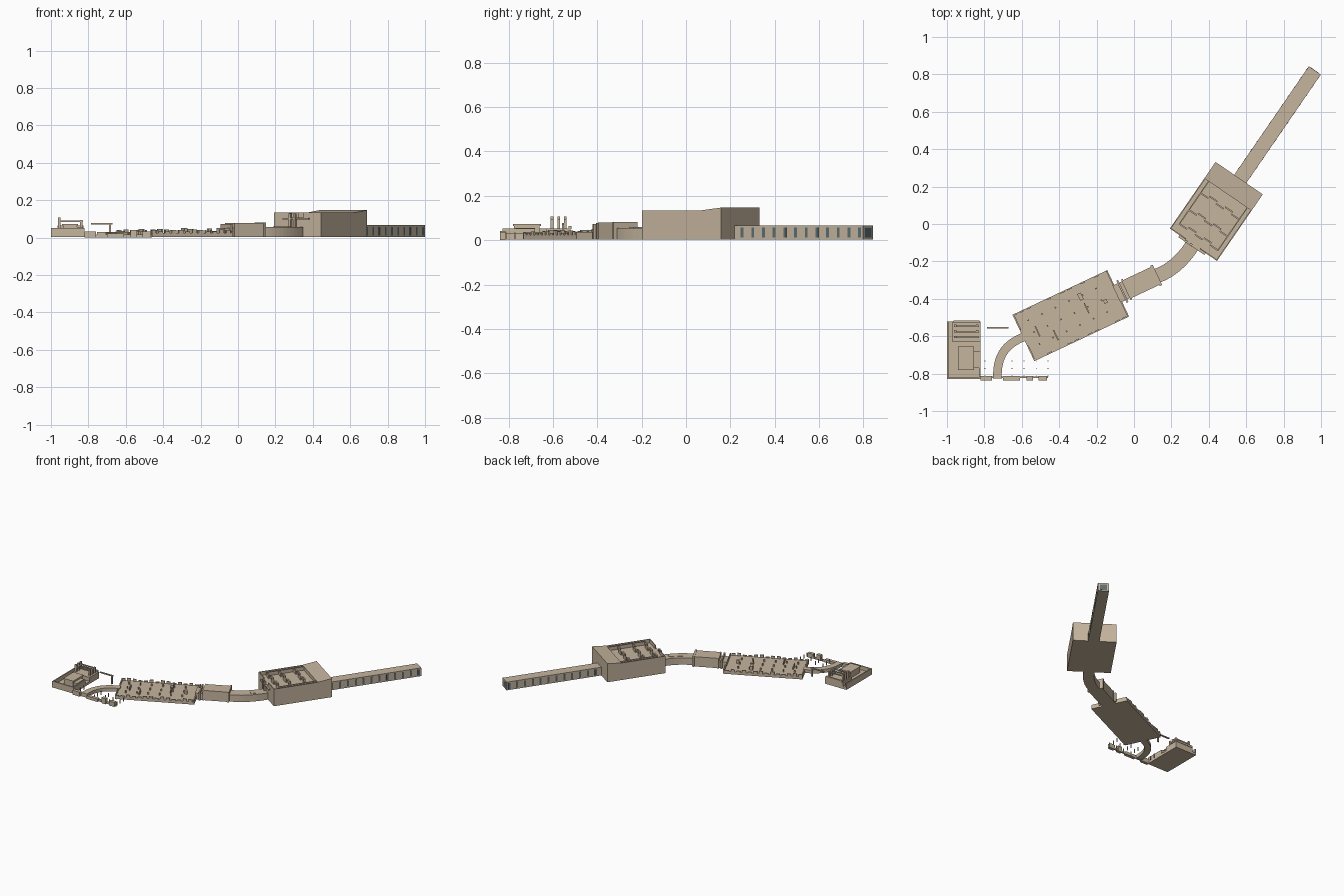
import bpy, bmesh, random
from math import radians
from mathutils import Matrix, Vector
from mathutils.geometry import interpolate_bezier

random.seed(4)
if "Cube" in bpy.data.objects:
    bpy.data.objects.remove(bpy.data.objects["Cube"])


def material(name, rgb):
    m = bpy.data.materials.new(name)
    m.use_nodes = True
    m.diffuse_color = (*rgb, 1)
    m.node_tree.nodes["Principled BSDF"].inputs["Base Color"].default_value = (*rgb, 1)
    return m


STONE = material("warm beige", (0.56, 0.46, 0.34))
GLASS = material("slate glass", (0.10, 0.16, 0.18))


def frame(x, y, degrees):
    return Matrix.Translation((x, y, 0)) @ Matrix.Rotation(radians(degrees), 4, "Z")


WORLD = frame(0, 0, 0)
TOWER = frame(0.44, 0.067, 55.5)
HALL = frame(-0.338, -0.49, 25.2)


def finish(name, bm, place, mat):
    bmesh.ops.recalc_face_normals(bm, faces=bm.faces)
    mesh = bpy.data.meshes.new(name)
    bm.to_mesh(mesh)
    bm.free()
    mesh.materials.append(mat)
    ob = bpy.data.objects.new(name, mesh)
    ob.matrix_world = place
    bpy.context.collection.objects.link(ob)
    return ob


def boxes(name, place, items, mat=STONE):
    """Each item is (u0, u1, v0, v1, z0, z1) in the given frame."""
    bm = bmesh.new()
    for u0, u1, v0, v1, z0, z1 in items:
        m = Matrix.Translation(((u0 + u1) / 2, (v0 + v1) / 2, (z0 + z1) / 2))
        m = m @ Matrix.Diagonal((u1 - u0, v1 - v0, z1 - z0, 1))
        bmesh.ops.create_cube(bm, size=1, matrix=m)
    return finish(name, bm, place, mat)


def prism(name, place, profile, v0, v1):
    """Extrude a (u, z) profile across the frame."""
    bm = bmesh.new()
    face = bm.faces.new([bm.verts.new((u, v0, z)) for u, z in profile])
    top = bmesh.ops.extrude_face_region(bm, geom=[face])["geom"]
    bmesh.ops.translate(bm, vec=(0, v1 - v0, 0),
                        verts=[g for g in top if isinstance(g, bmesh.types.BMVert)])
    return finish(name, bm, place, STONE)


def curved_passage(name, knots, width, z0, z1):
    """Sweep a rectangular section along a plan curve."""
    path = interpolate_bezier(*[Vector((x, y, 0)) for x, y in knots], 14)
    bm = bmesh.new()
    rings = []
    for i, p in enumerate(path):
        d = path[min(i + 1, len(path) - 1)] - path[max(i - 1, 0)]
        side = Vector((-d.y, d.x, 0)).normalized() * width / 2
        rings.append([bm.verts.new(p + s * side + Vector((0, 0, z)))
                      for s, z in ((1, z0), (1, z1), (-1, z1), (-1, z0))])
    for a, b in zip(rings, rings[1:]):
        for k in range(4):
            j = (k + 1) % 4
            bm.faces.new((a[k], a[j], b[j], b[k]))
    bm.faces.new(rings[0])
    bm.faces.new(rings[-1])
    return finish(name, bm, WORLD, STONE)


BASE = 0.004

# Long corridor with window strips on both sides and a glazed end
boxes("long_corridor", TOWER, [(0.21, 0.92, -0.046, 0.032, BASE, 0.067)])
strips = []
for i in range(12):
    u = 0.25 + i * 0.0585
    for v in (-0.047, 0.032):
        strips.append((u, u + 0.015, v, v + 0.001, 0.012, 0.058))
boxes("corridor_windows", TOWER, strips, GLASS)
boxes("corridor_end_door", TOWER, [(0.92, 0.921, -0.032, 0.018, 0.012, 0.055)], GLASS)

# Tower block: open-topped front part and sloping roof at the back
L, W, TOP = 0.216, 0.153, 0.135
boxes("tower_body", TOWER, [(-L, L, -W, W, BASE, 0.108)])
prism("tower_back_roof", TOWER,
      [(0.11, 0.1), (0.11, TOP), (L, 0.147), (L, 0.1)], -W, W)
rim = 0.006
boxes("tower_parapet", TOWER, [(-L, 0.12, s - rim / 2, s + rim / 2, 0.1, TOP)
                               for s in (-W + rim / 2, W - rim / 2)])
partitions = []
for u in (-0.17, -0.08, 0.03):
    for k in range(5):
        v = -0.125 + k * 0.05
        shift = 0.012 * (k % 2)
        partitions.append((u + shift, u + shift + 0.008, v, v + 0.05, 0.1, TOP))
for v in (-0.125, 0.125):
    partitions.append((-0.17, 0.11, v - 0.003, v + 0.003, 0.1, TOP))
boxes("tower_partitions", TOWER, partitions)
boxes("tower_front_wall", TOWER,
      [(-L, -L + rim, a, b, 0.1, TOP) for a, b in ((-W, -0.04), (0.05, W))])
boxes("tower_front_ledge", TOWER, [(-L - 0.012, -L, -0.08, 0.09, 0.096, 0.104)])
boxes("tower_front_posts", TOWER,
      [(-L - 0.014, -L, v, v + 0.014, 0.055, 0.128) for v in (0.005, 0.035)])

# Curved link between tower and connector, with skylights
curved_passage("curved_link", [(0.10, -0.285), (0.19, -0.26), (0.27, -0.19), (0.33, -0.085)],
               0.078, BASE, 0.056)
for x, y, a in ((0.212, -0.232, 35), (0.258, -0.188, 47)):
    boxes("link_skylight", frame(x, y, a), [(-0.018, 0.018, -0.018, 0.018, 0.05, 0.059)])

# Connector room beside the hall
boxes("connector_room", HALL, [(0.33, 0.505, -0.053, 0.053, BASE, 0.079),
                               (0.498, 0.512, -0.06, 0.06, BASE, 0.081)])
boxes("connector_neck", HALL, [(0.27, 0.335, -0.05, 0.05, BASE, 0.052),
                               (0.30, 0.31, -0.066, 0.066, BASE, 0.072),
                               (0.325, 0.335, -0.06, 0.06, BASE, 0.078)])

# Hall: floor, broken side walls, posts and long ridges
HL, HW = 0.28, 0.137
boxes("hall_floor", HALL, [(-HL, HL, -HW, HW, BASE, 0.024)])
walls = []
for i in range(14):
    u = -HL + i * 0.04
    for v in (-HW, HW - 0.008):
        walls.append((u, u + 0.026, v, v + 0.008, 0.02, random.choice((0.032, 0.04, 0.044))))
for u in (-HL, HL - 0.008):
    for v in (-HW, 0.045):
        walls.append((u, u + 0.008, v, v + 0.09, 0.02, 0.036))
boxes("hall_broken_walls", HALL, walls)
posts = []
for i in range(6):
    u = -0.22 + i * 0.08
    for v in (-0.07, 0.0, 0.07):
        posts.append((u, u + 0.008, v, v + 0.008, 0.02, 0.042))
boxes("hall_posts", HALL, posts)
boxes("hall_ridges", HALL, [(u, u + 0.007, v, v + 0.06, 0.02, 0.046)
                            for u, v in ((-0.2, -0.03), (-0.12, -0.09), (0.09, -0.03))])
boxes("hall_blocks", HALL, [(0.08, 0.1, 0.05, 0.09, 0.02, 0.052),
                            (0.19, 0.21, -0.02, 0.0, 0.02, 0.05)])

# Curved ramp from the front row to the hall
curved_passage("curved_ramp", [(-0.73, -0.825), (-0.735, -0.71), (-0.69, -0.64), (-0.58, -0.6)],
               0.046, BASE, 0.03)

# Entry building
X0, X1, Y0, Y1 = -1.0, -0.82, -0.828, -0.52
boxes("entry_floor", WORLD, [(X0, X1, Y0, Y1, BASE, 0.022)])
boxes("entry_walls", WORLD, [(X0, X1, Y0, Y0 + 0.008, BASE, 0.052),
                             (X0, X0 + 0.008, Y0, Y1, BASE, 0.052),
                             (X1 - 0.008, X1, Y0, -0.68, BASE, 0.052)])
boxes("entry_rear_deck", WORLD, [(-0.97, X1, -0.63, Y1, 0.02, 0.052)])
boxes("entry_room", WORLD, [(-0.935, -0.86, -0.775, -0.66, 0.02, 0.064),
                            (-0.94, -0.855, -0.78, -0.655, 0.064, 0.072),
                            (-0.88, -0.83, -0.77, -0.68, 0.02, 0.056)])
boxes("entry_rails", WORLD, [(-0.96, -0.83, y, y + 0.008, 0.085, 0.092)
                             for y in (-0.61, -0.58, -0.55)])
boxes("entry_posts", WORLD, [(x, x + 0.014, y, y + 0.012, 0.05, z)
                             for y in (-0.61, -0.58, -0.55)
                             for x, z in ((-0.962, 0.107), (-0.845, 0.094))])
boxes("entry_back_edge", WORLD, [(-0.965, -0.825, -0.53, Y1 + 0.004, 0.05, 0.064)])

# Free-standing beam beside the entry
boxes("beam_frame", WORLD, [(-0.785, -0.672, -0.56, -0.55, 0.07, 0.078),
                            (-0.69, -0.68, -0.56, -0.55, 0.01, 0.072)])

# Broken front row and small columns
boxes("front_row_wall", WORLD, [(X1, -0.46, -0.824, -0.816, 0, 0.016)])
boxes("front_row_pieces", WORLD, [(x, x + w, -0.838, -0.814, 0, z) for x, w, z in
                                  ((-0.82, 0.06, 0.034), (-0.7, 0.09, 0.022),
                                   (-0.575, 0.035, 0.042), (-0.51, 0.045, 0.034))])
boxes("front_columns", WORLD, [(x, x + 0.005, y, y + 0.005, 0.004, 0.034)
                               for x in (-0.8, -0.655, -0.59, -0.525, -0.463)
                               for y in (-0.815, -0.775, -0.735)])
